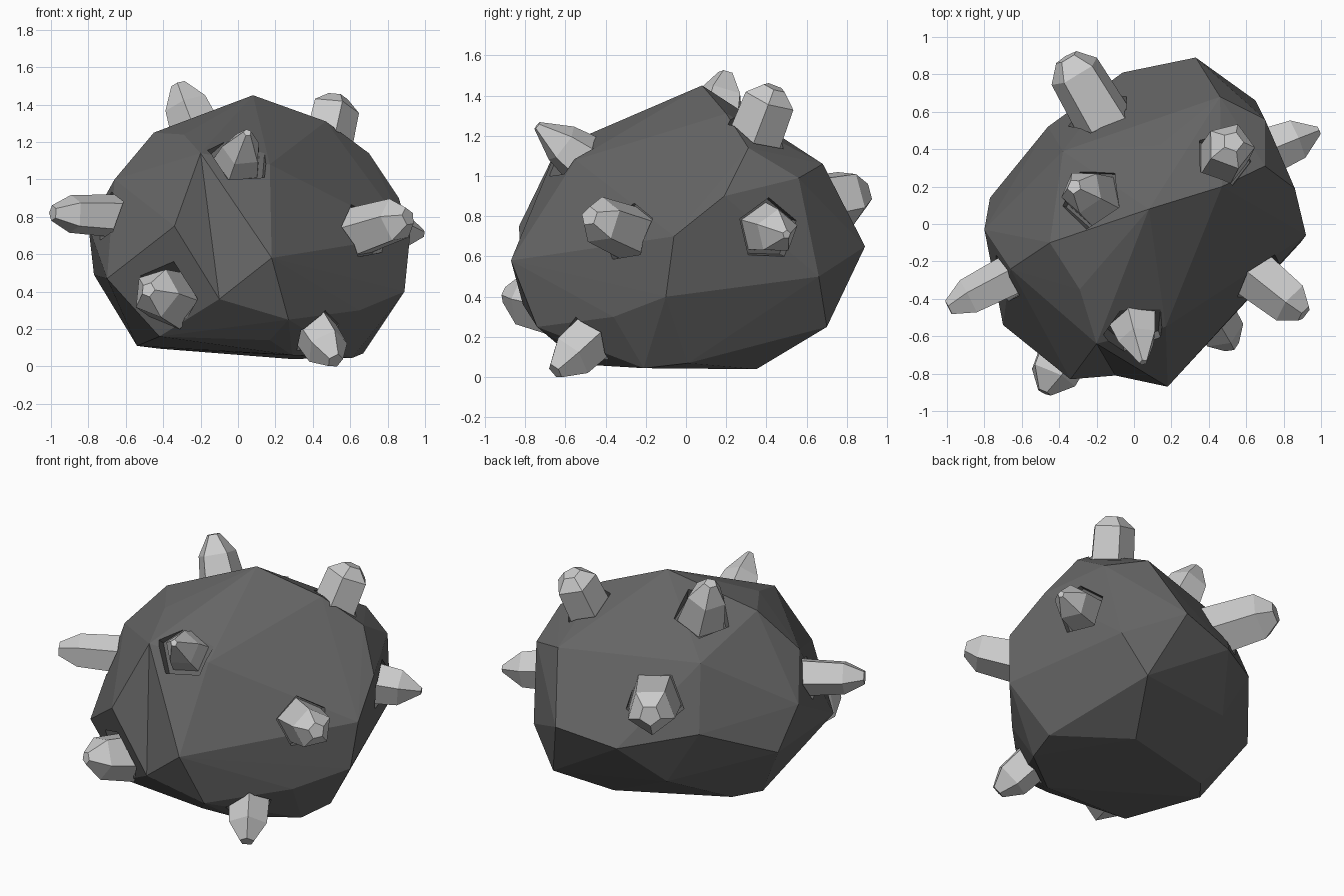
import bpy, bmesh, math
from mathutils import Vector
from mathutils.bvhtree import BVHTree

if "Cube" in bpy.data.objects:
    bpy.data.objects.remove(bpy.data.objects["Cube"])


def material(name, g):
    m = bpy.data.materials.new(name)
    m.diffuse_color = (g, g, g, 1)
    m.use_nodes = True
    m.node_tree.nodes["Principled BSDF"].inputs["Base Color"].default_value = m.diffuse_color
    return m


def finish(bm, name, mat=None):
    bmesh.ops.recalc_face_normals(bm, faces=bm.faces)
    me = bpy.data.meshes.new(name)
    bm.to_mesh(me)
    bm.free()
    if mat:
        me.materials.append(mat)
    ob = bpy.data.objects.new(name, me)
    bpy.context.collection.objects.link(ob)
    return ob


def tapered_prism(bm, root, tip, r, stages, spin):
    """Five-sided prism along root-tip; stages are (position, scale)."""
    turn = (tip - root).to_track_quat('Z', 'Y')
    rings = [[bm.verts.new(root.lerp(tip, t) + turn @ Vector(
        (r * s * math.cos(a), r * s * math.sin(a), 0)))
        for a in [math.tau * k / 5 + spin for k in range(5)]] for t, s in stages]
    for lo, hi in zip(rings, rings[1:]):
        for k in range(5):
            n = (k + 1) % 5
            bm.faces.new((lo[k], lo[n], hi[n], hi[k]))
    bm.faces.new(rings[0])
    bm.faces.new(rings[-1])


# Rock body: faceted hull of its corner points
front_left, front_ridge = (-.34, -.83, .75), (.18, -.87, .58)
brow, chin = (-.2, -.64, 1.14), (-.1, -.81, .36)
corners = [
    front_left, front_ridge, brow, chin,
    (.08, .08, 1.45), (.47, .2, 1.31), (-.45, -.1, 1.25), (-.29, -.35, 1.24), (.08, -.24, 1.27),
    (.14, .42, 1.2), (-.38, .39, 1.07), (.7, .31, 1.14), (.46, .68, 1.06), (.7, .56, .99),
    (.17, -.55, 1.08), (.33, .89, .65), (-.06, .81, .58), (-.46, .52, .67), (.65, .66, .5),
    (.86, .19, .9), (.92, -.06, .7), (.89, -.1, .4), (-.8, -.03, .75), (-.77, .14, .49),
    (-.66, -.24, 1.0), (-.7, -.54, .47), (-.24, .54, .31), (.48, .7, .25), (.27, -.74, .25),
    (-.42, -.58, .16), (-.54, -.03, .11), (-.42, .12, .095), (.28, .35, .04),
    (.67, .01, .07), (.61, -.21, .045), (.29, -.46, .06), (.17, -.61, .14), (.65, -.36, .3),
]
bm = bmesh.new()
for c in corners:
    bm.verts.new(c)
bmesh.ops.convex_hull(bm, input=bm.verts)
bmesh.ops.delete(bm, geom=[v for v in bm.verts if not v.link_faces], context='VERTS')


def corner(p):
    return min(bm.verts, key=lambda v: (v.co - Vector(p)).length)


# Crease in the front of the rock
edge = bm.edges.get((corner(front_left), corner(front_ridge)))
if edge:
    ends = {v for f in edge.link_faces for v in f.verts} - set(edge.verts)
    if ends == {corner(brow), corner(chin)}:
        bmesh.ops.rotate_edges(bm, edges=[edge], use_ccw=False)
bm.normal_update()
surface = BVHTree.FromBMesh(bm)
rock = finish(bm, "rock_body", material("dark_rock", .13))

# Crystal spikes: root, tip, radius, shoulder position, shoulder scale, tip scale, spin
light = material("pale_crystal", .58)
spikes = [
    ((-.56, -.23, .80), (-.99, -.45, .82), .125, .75, .85, .35, .6),
    ((-.13, .50, .84), (-.36, .89, .91), .165, .80, .90, .40, 1.0),
    ((-.18, .12, 1.15), (-.32, .20, 1.51), .160, .70, .75, .25, 1.7),
    ((.44, .29, 1.05), (.53, .44, 1.44), .145, .85, .92, .40, 2.4),
    ((.60, .34, .75), (.99, .50, .71), .145, .70, .78, .15, 2.8),
    ((.60, -.23, .70), (.91, -.48, .80), .145, .78, .85, .35, 4.2),
    ((-.02, -.43, 1.02), (.05, -.74, 1.25), .160, .60, .68, .14, 4.2),
    ((-.34, -.60, .35), (-.48, -.90, .41), .160, .70, .85, .25, 5.0),
    ((.37, -.40, .26), (.52, -.65, .03), .130, .70, .92, .35, 5.3),
]
pits = bmesh.new()
for i, (root, tip, r, shoulder, rs, rt, spin) in enumerate(spikes):
    root, tip = Vector(root), Vector(tip)
    bm = bmesh.new()
    tapered_prism(bm, root, tip, r, [(0, 1), (shoulder, rs), (1, rt)], spin)
    finish(bm, f"crystal_spike_{i + 1}", light)
    # Shallow socket around the spike
    axis = (tip - root).normalized()
    hit = surface.ray_cast(tip + axis * .1, -axis)[0]
    if hit:
        tapered_prism(pits, hit - axis * .05, hit + axis * .15, r,
                      [(0, 1.06), (1, 1.25)], spin)

cutter = finish(pits, "socket_cutter")
cutter.hide_render = True
cutter.hide_viewport = True
cut = rock.modifiers.new("sockets", 'BOOLEAN')
cut.operation = 'DIFFERENCE'
cut.solver = 'EXACT'
cut.object = cutter
